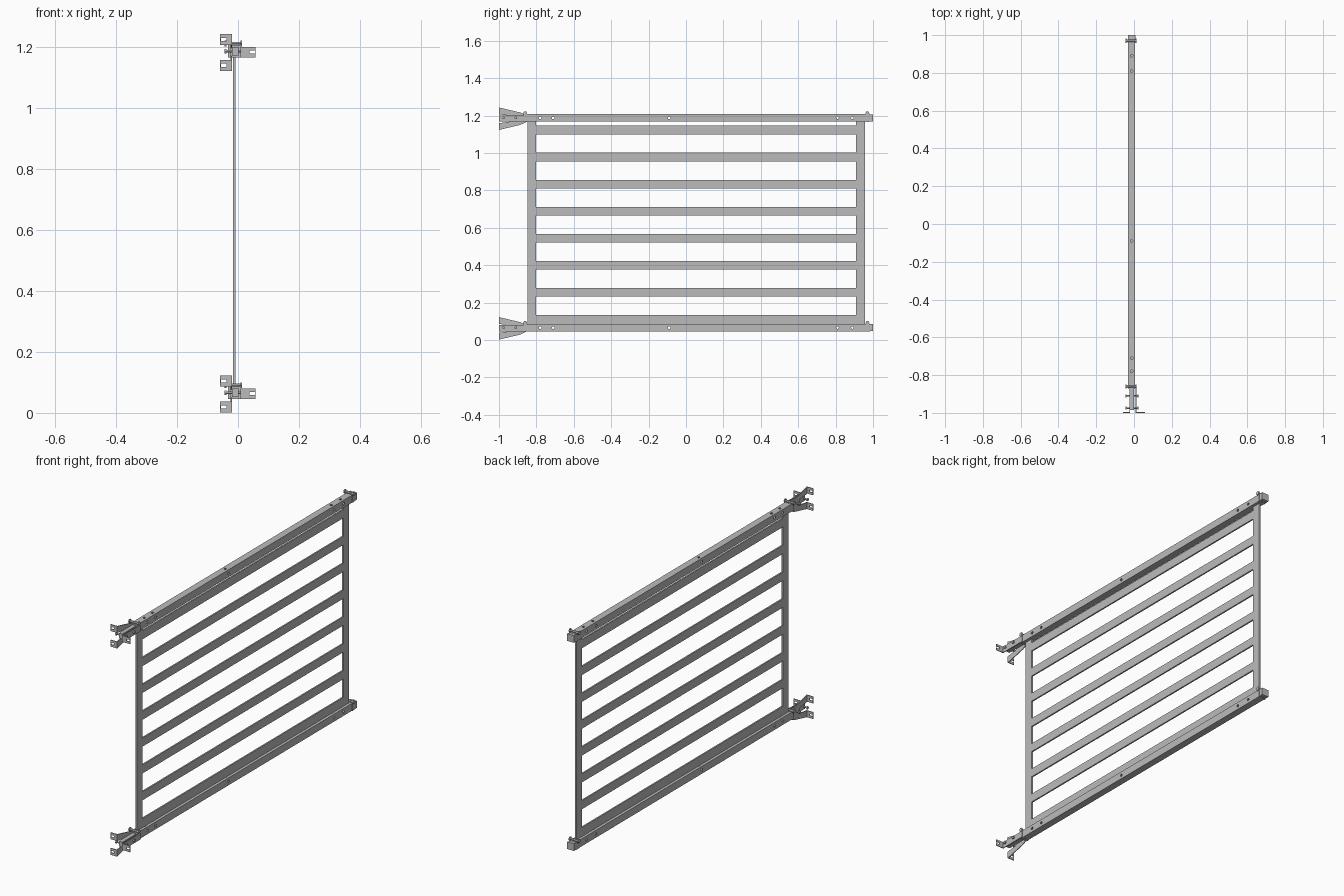
import bpy, bmesh
from mathutils import Matrix, Vector

old = bpy.data.objects.get("Cube")
if old:
    bpy.data.objects.remove(old, do_unlink=True)

steel = bpy.data.materials.new("galvanised grey")
steel.use_nodes = True
steel.diffuse_color = (0.5, 0.5, 0.5, 1)
steel.node_tree.nodes["Principled BSDF"].inputs["Base Color"].default_value = (0.5, 0.5, 0.5, 1)

CX = -0.0125   # centre plane of the gate
HALF = 0.019   # half width of a rail


def finish(name, bm):
    bmesh.ops.remove_doubles(bm, verts=bm.verts, dist=1e-5)
    bmesh.ops.recalc_face_normals(bm, faces=bm.faces)
    mesh = bpy.data.meshes.new(name)
    bm.to_mesh(mesh)
    bm.free()
    mesh.materials.append(steel)
    obj = bpy.data.objects.new(name, mesh)
    bpy.context.collection.objects.link(obj)
    return obj


def place(axis, w, u, v):
    """Point at w along the axis, with u and v on the other two in order."""
    p = [u, v]
    p.insert("xyz".index(axis), w)
    return Vector(p)


def thicken(bm, axis, depth):
    out = bmesh.ops.extrude_face_region(bm, geom=bm.faces[:])
    verts = [g for g in out["geom"] if isinstance(g, bmesh.types.BMVert)]
    bmesh.ops.translate(bm, verts=verts, vec=place(axis, depth, 0, 0))


def lattice(name, axis, start, end, us, vs, is_open=lambda i, j: False):
    """Flat sheet cut into cells, some left open, thickened along an axis."""
    bm = bmesh.new()
    for i in range(len(us) - 1):
        for j in range(len(vs) - 1):
            if not is_open(i, j):
                corners = ((us[i], vs[j]), (us[i + 1], vs[j]),
                           (us[i + 1], vs[j + 1]), (us[i], vs[j + 1]))
                bm.faces.new([bm.verts.new(place(axis, start, *c)) for c in corners])
    bmesh.ops.remove_doubles(bm, verts=bm.verts, dist=1e-5)
    thicken(bm, axis, end - start)
    return finish(name, bm)


def plate(name, axis, start, end, outline):
    bm = bmesh.new()
    bm.faces.new([bm.verts.new(place(axis, start, *p)) for p in outline])
    thicken(bm, axis, end - start)
    return finish(name, bm)


def rods(name, axis, items, sides=12):
    """Cylinders along an axis, each given as centre, radius, length."""
    bm = bmesh.new()
    turn = Matrix.Rotation(1.570796, 4, "Y") if axis == "x" else Matrix()
    for centre, radius, length in items:
        bmesh.ops.create_cone(bm, cap_ends=True, segments=sides, radius1=radius,
                              radius2=radius, depth=length,
                              matrix=Matrix.Translation(centre) @ turn)
    return finish(name, bm)


def cut(obj, cutter):
    mod = obj.modifiers.new("holes", "BOOLEAN")
    mod.operation, mod.solver, mod.object = "DIFFERENCE", "EXACT", cutter
    bpy.context.view_layer.objects.active = obj
    bpy.ops.object.modifier_apply(modifier=mod.name)
    bpy.data.objects.remove(cutter, do_unlink=True)


def bolt(name, y, z, left, right, shank, head):
    mid = (left + right) / 2
    rods(name, "x", [((mid, y, z), shank, right - left),
                     ((left + 0.003, y, z), head, 0.006),
                     ((right - 0.003, y, z), head, 0.006)], 6)


# Slatted panel
levels = [0.084]
for k in range(8):
    low = 0.088 + 0.1445 * k
    levels += [low, low + 0.046]
levels[1] = 0.087
levels.append(1.17)
lattice("slatted_panel", "x", CX - 0.004, CX + 0.004,
        [-0.848, -0.802, 0.909, 0.957], levels,
        lambda i, j: i == 1 and j % 2 == 0 and j > 0)

# Rails with hinge brackets, the same at top and bottom
for side, zc in (("bottom", 0.066), ("top", 1.187)):
    # Hollow rail drilled through both ways
    xs = [CX - HALF, CX - HALF + 0.004, CX + HALF - 0.004, CX + HALF]
    zs = [zc - 0.02, zc - 0.016, zc + 0.016, zc + 0.02]
    rail = lattice(side + "_rail", "y", -0.87, 0.985, xs, zs,
                   lambda i, j: i == 1 and j == 1)
    holes = (-0.78, -0.71, -0.09, 0.81, 0.89)
    cut(rail, rods("side_drill", "x", [((CX, y, zc), 0.007, 0.1) for y in holes]))
    cut(rail, rods("top_drill", "z", [((CX, y, zc + 0.018), 0.007, 0.02) for y in holes]))

    # End cap and clamping collars
    lattice(side + "_end_cap", "y", 0.975, 1.0,
            [CX - HALF - 0.001, CX + HALF + 0.001], [zc - 0.019, zc + 0.019])
    for end, y in (("hinge", -0.86), ("latch", 0.97)):
        lattice(f"{side}_{end}_collar", "y", y - 0.008, y + 0.008,
                [CX - HALF - 0.002, CX + HALF + 0.002], [zc - 0.021, zc + 0.021])
        bolt(f"{side}_{end}_clamp_bolt", y, zc + 0.025, CX - 0.032, CX + 0.026, 0.006, 0.011)

    # Forked web that carries the two outer wall tabs
    zb = zc - 0.004
    fork = [(-1, 0.06), (-0.885, 0.033), (-0.85, 0.016), (-0.85, -0.016),
            (-0.885, -0.033), (-1, -0.06), (-1, -0.024), (-0.93, -0.014),
            (-0.93, 0.014), (-1, 0.024)]
    plate(side + "_fork_web", "x", -0.024, -0.02, [(y, zb + z) for y, z in fork])

    # Straight web for the middle tab, and the arm between the webs
    lattice(side + "_straight_web", "x", 0.009, 0.013, [-1, -0.85], [zb - 0.016, zb + 0.018])
    lattice(side + "_hinge_arm", "y", -0.985, -0.83, [-0.02, 0.001], [zc - 0.014, zc + 0.014])
    for n, y in enumerate((-0.975, -0.91)):
        bolt(f"{side}_hinge_bolt_{n + 1}", y, zc, CX - 0.032, CX + 0.036, 0.004, 0.008)

    # Slotted wall tabs
    for where, x0, x1, z0, z1 in (("upper", -0.059, -0.02, 0.024, 0.06),
                                  ("lower", -0.059, -0.02, -0.06, -0.024),
                                  ("middle", 0.011, 0.057, -0.016, 0.018)):
        xm = (x0 + x1) / 2 + (0.012 if where == "middle" else -0.008)
        zm = zb + (z0 + z1) / 2
        lattice(f"{side}_{where}_wall_tab", "y", -1, -0.996,
                [x0, xm - 0.009, xm + 0.009, x1],
                [zb + z0, zm - 0.005, zm + 0.005, zb + z1],
                lambda i, j: i == 1 and j == 1)
